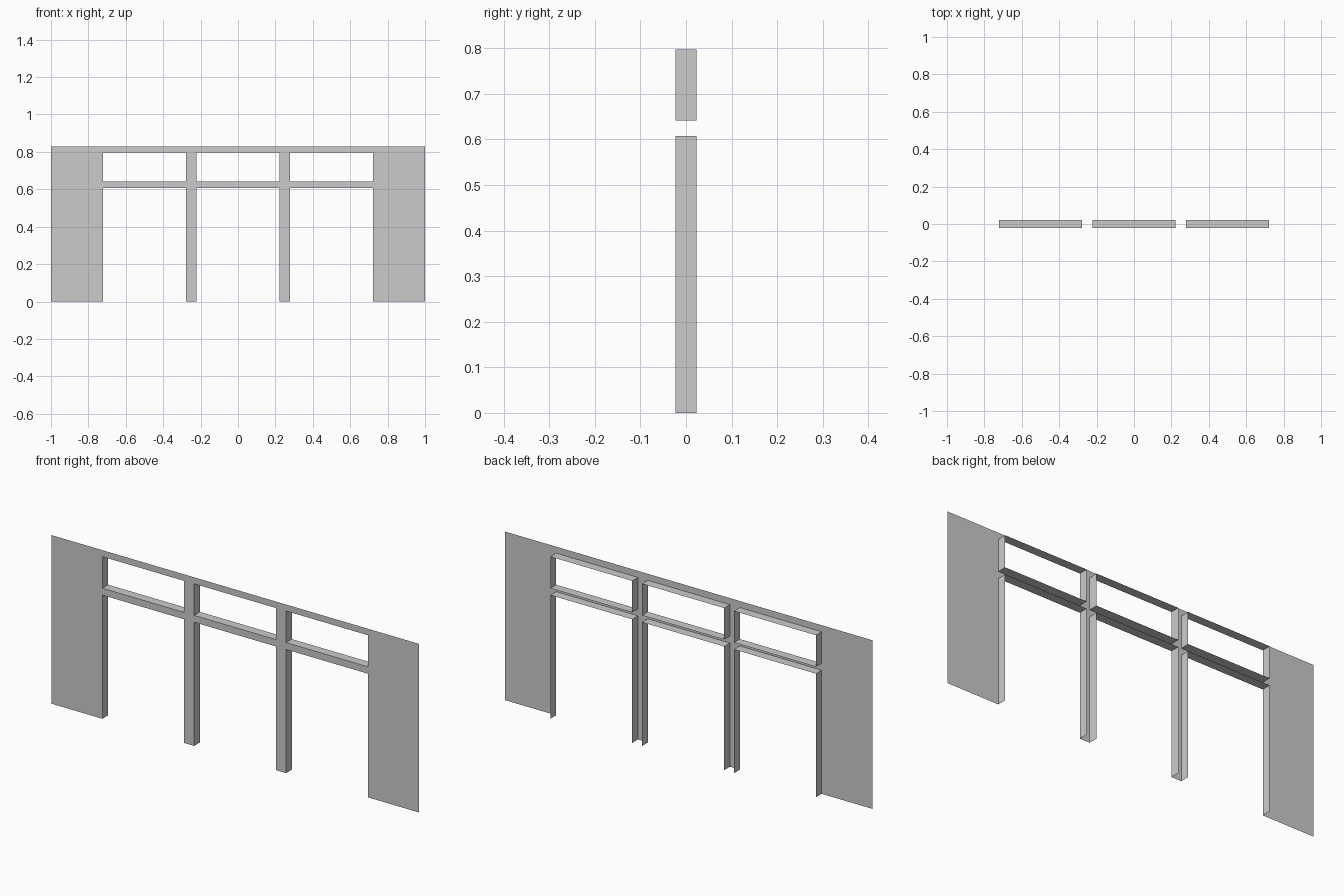
import bpy, bmesh

if "Cube" in bpy.data.objects:
    bpy.data.objects.remove(bpy.data.objects["Cube"])

FRONT, BACK = -0.0225, 0.0225
XS = [-1, -0.722, -0.277, -0.223, 0.223, 0.277, 0.722, 1]
ZS = [0, 0.608, 0.642, 0.797, 0.822, 0.829]
BAYS = (1, 3, 5)      # columns holding openings
ROWS = (0, 2)         # door row and transom row


def make_object(name, quads):
    bm = bmesh.new()
    for q in quads:
        bm.faces.new([bm.verts.new(p) for p in q])
    bmesh.ops.remove_doubles(bm, verts=bm.verts, dist=1e-5)
    mesh = bpy.data.meshes.new(name)
    bm.to_mesh(mesh)
    bm.free()
    ob = bpy.data.objects.new(name, mesh)
    bpy.context.collection.objects.link(ob)
    return ob


# Thin front sheet, with the openings left out and a narrow top strip
panels = []
for i in range(len(XS) - 1):
    for j in range(len(ZS) - 1):
        if i in BAYS and j in ROWS:
            continue
        x0, x1, z0, z1 = XS[i], XS[i + 1], ZS[j], ZS[j + 1]
        panels.append([(x0, FRONT, z0), (x1, FRONT, z0), (x1, FRONT, z1), (x0, FRONT, z1)])
make_object("wall_sheet", panels)


# Reveals lining each opening, facing inwards; doors have no sill
def reveal(name, x0, x1, z0, z1, sill):
    path = [(x0, z0), (x0, z1), (x1, z1), (x1, z0)]
    if sill:
        path.append(path[0])
    quads = [[(a[0], FRONT, a[1]), (b[0], FRONT, b[1]), (b[0], BACK, b[1]), (a[0], BACK, a[1])]
             for a, b in zip(path, path[1:])]
    make_object(name, quads)


for n, i in enumerate(BAYS, 1):
    reveal(f"door_reveal_{n}", XS[i], XS[i + 1], ZS[0], ZS[1], False)
    reveal(f"transom_reveal_{n}", XS[i], XS[i + 1], ZS[2], ZS[3], True)
